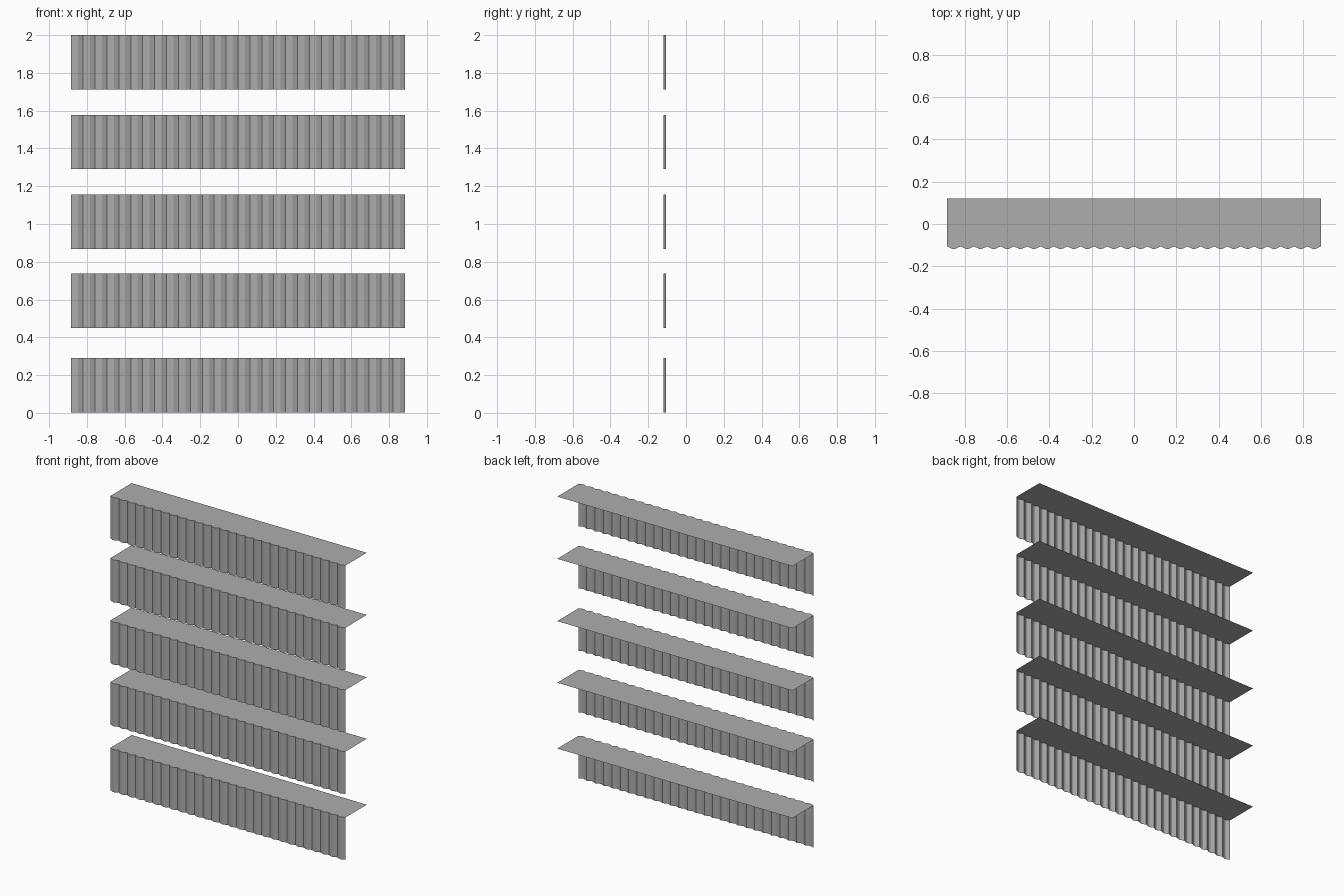
import bpy
import bmesh

cube = bpy.data.objects.get("Cube")
if cube:
    bpy.data.objects.remove(cube)

grey = bpy.data.materials.new("plain grey")
grey.use_nodes = True
colour = (0.42, 0.42, 0.42, 1)
grey.diffuse_color = colour
grey.node_tree.nodes["Principled BSDF"].inputs["Base Color"].default_value = colour

HALF_WIDTH = 0.883
FRONT, VALLEY, BACK = -0.118, -0.106, 0.12
HEIGHT = 0.288
PLEATS = 28


def pleat_profile():
    """Front edge of a shelf: sloping pleats with narrow flat crests."""
    step = 2 * HALF_WIDTH / PLEATS
    points = [(-HALF_WIDTH, VALLEY)]
    for i in range(PLEATS):
        x = -HALF_WIDTH + i * step
        points += [(x + step * 0.42, FRONT), (x + step * 0.58, FRONT),
                   (x + step, VALLEY)]
    return points


def add_object(name, bm):
    mesh = bpy.data.meshes.new(name)
    bm.to_mesh(mesh)
    bm.free()
    mesh.materials.append(grey)
    obj = bpy.data.objects.new(name, mesh)
    bpy.context.collection.objects.link(obj)


profile = pleat_profile()
for number, top in enumerate((0.29, 0.737, 1.155, 1.578, 2.0), 1):
    # Flat sheet whose front edge follows the pleats
    bm = bmesh.new()
    outline = profile + [(HALF_WIDTH, BACK), (-HALF_WIDTH, BACK)]
    bm.faces.new([bm.verts.new((x, y, top)) for x, y in outline])
    add_object(f"shelf_{number}", bm)

    # Pleated valance hanging from the front edge
    bm = bmesh.new()
    bottom = max(0, top - HEIGHT)
    upper = [bm.verts.new((x, y, top)) for x, y in profile]
    lower = [bm.verts.new((x, y, bottom)) for x, y in profile]
    for i in range(len(profile) - 1):
        bm.faces.new((lower[i], lower[i + 1], upper[i + 1], upper[i]))
    add_object(f"pleated_valance_{number}", bm)
